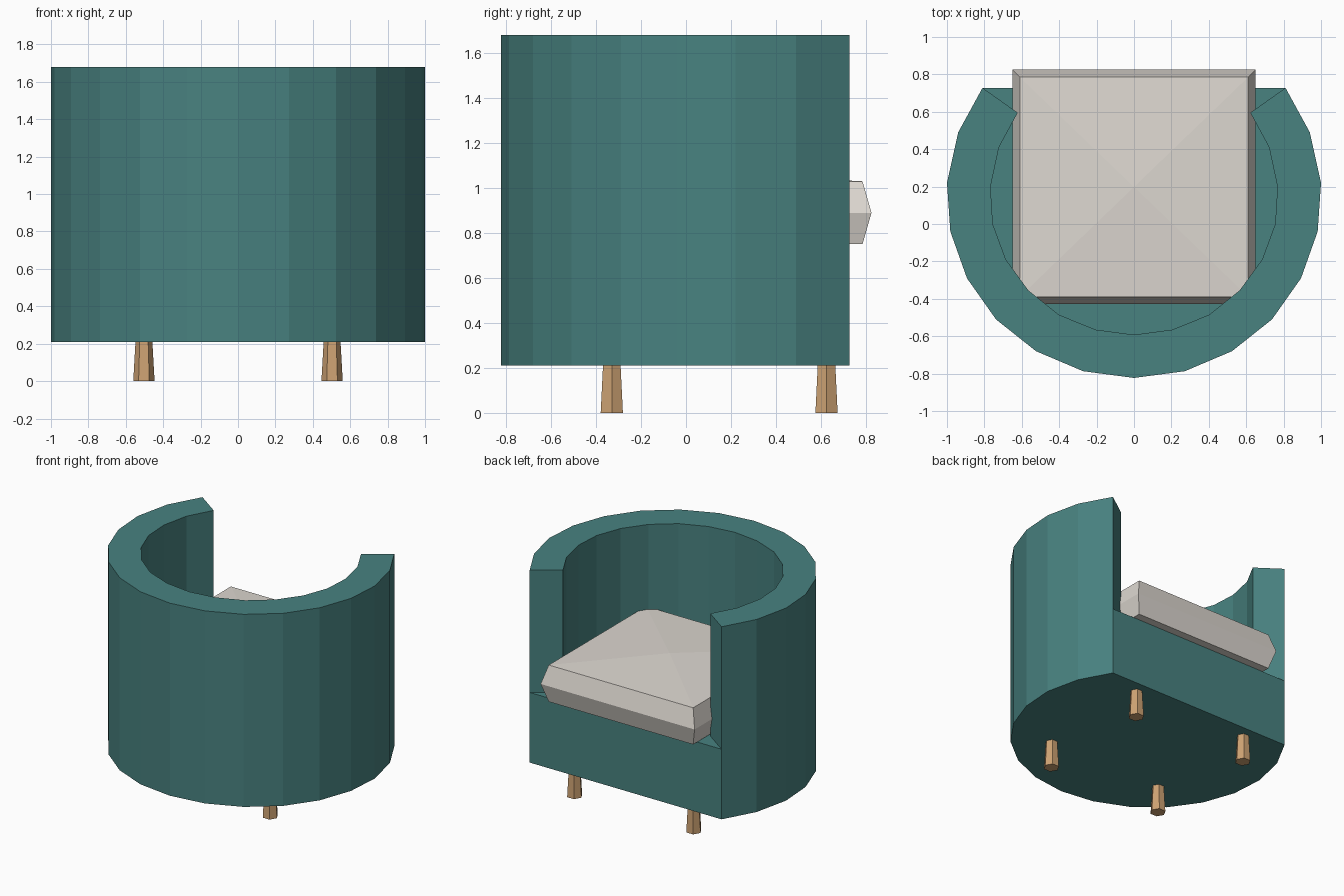
import bpy, bmesh, math

if "Cube" in bpy.data.objects:
    bpy.data.objects.remove(bpy.data.objects["Cube"])


def material(name, rgb):
    m = bpy.data.materials.new(name)
    m.diffuse_color = (*rgb, 1)
    m.use_nodes = True
    m.node_tree.nodes["Principled BSDF"].inputs["Base Color"].default_value = m.diffuse_color
    return m


def make_object(name, bm, mat):
    bmesh.ops.recalc_face_normals(bm, faces=bm.faces)
    me = bpy.data.meshes.new(name)
    bm.to_mesh(me)
    bm.free()
    me.materials.append(mat)
    ob = bpy.data.objects.new(name, me)
    bpy.context.collection.objects.link(ob)
    return ob


def mirrored(half):
    # half runs from the open end to the middle of the back (x = 0)
    return half + [(-x, y) for x, y in reversed(half[:-1])]


def ring(bm, pts, z):
    return [bm.verts.new((x, y, z)) for x, y in pts]


def bridge(bm, a, b):
    for i in range(len(a)):
        j = (i + 1) % len(a)
        bm.faces.new([a[i], a[j], b[j], b[i]])


teal = material("teal fabric", (0.065, 0.223, 0.216))
cream = material("cream fabric", (0.73, 0.69, 0.64))
wood = material("light wood", (0.61, 0.36, 0.17))

Z_BASE, Z_SEAT, Z_TOP = 0.21, 0.745, 1.68

# Shell: D-shaped base with the wraparound back and arms in one solid
outer = mirrored([(0.81, 0.728), (0.94, 0.49), (1.0, 0.22), (0.982, -0.04), (0.893, -0.29),
                  (0.738, -0.51), (0.524, -0.68), (0.272, -0.787), (0, -0.823)])
inner = mirrored([(0.622, 0.595), (0.722, 0.41), (0.767, 0.20), (0.755, 0.0), (0.685, -0.19),
                  (0.565, -0.355), (0.402, -0.485), (0.205, -0.565), (0, -0.592)])
bm = bmesh.new()
low, top = ring(bm, outer, Z_BASE), ring(bm, outer, Z_TOP)
seat_in, top_in = ring(bm, inner, Z_SEAT), ring(bm, inner, Z_TOP)
lip_r, lip_l = ring(bm, [outer[0], outer[-1]], Z_SEAT)
n = len(outer)
for i in range(n - 1):
    side = [low[i], low[i + 1]]
    if i == n - 2:
        side.append(lip_l)
    side += [top[i + 1], top[i]]
    if i == 0:
        side.append(lip_r)
    bm.faces.new(side)
    bm.faces.new([seat_in[i], top_in[i], top_in[i + 1], seat_in[i + 1]])
    bm.faces.new([top[i], top[i + 1], top_in[i + 1], top_in[i]])
bm.faces.new(low)
bm.faces.new([lip_r] + seat_in + [lip_l])
bm.faces.new([low[0], lip_r, lip_l, low[-1]])
bm.faces.new([lip_r, top[0], top_in[0], seat_in[0]])
bm.faces.new([lip_l, seat_in[-1], top_in[-1], top[-1]])
make_object("armchair_shell", bm, teal)

# Seat cushion: stacked squares with a pointed rim and a faint crown
bm = bmesh.new()
loops = [ring(bm, [(hx * sx, 0.198 + hy * sy) for sx, sy in ((1, 1), (-1, 1), (-1, -1), (1, -1))], z)
         for hx, hy, z in ((0.61, 0.587, 0.75), (0.65, 0.627, 0.89), (0.61, 0.587, 1.03))]
bridge(bm, loops[0], loops[1])
bridge(bm, loops[1], loops[2])
bm.faces.new(loops[0])
crown = bm.verts.new((0, 0.198, 1.06))
for i in range(4):
    bm.faces.new([loops[2][i], loops[2][(i + 1) % 4], crown])
make_object("seat_cushion", bm, cream)

# Legs: six-sided with corners along x, wider at the foot
for row, y in (("back", -0.33), ("front", 0.625)):
    for side, x in (("left", -0.503), ("right", 0.503)):
        bm = bmesh.new()
        foot, head = [ring(bm, [(x + r * math.cos(math.radians(60 * k)), y + r * math.sin(math.radians(60 * k)))
                                for k in range(6)], z) for r, z in ((0.057, 0.0), (0.044, 0.23))]
        bridge(bm, foot, head)
        bm.faces.new(foot)
        bm.faces.new(head)
        make_object(f"{row}_{side}_leg", bm, wood)
